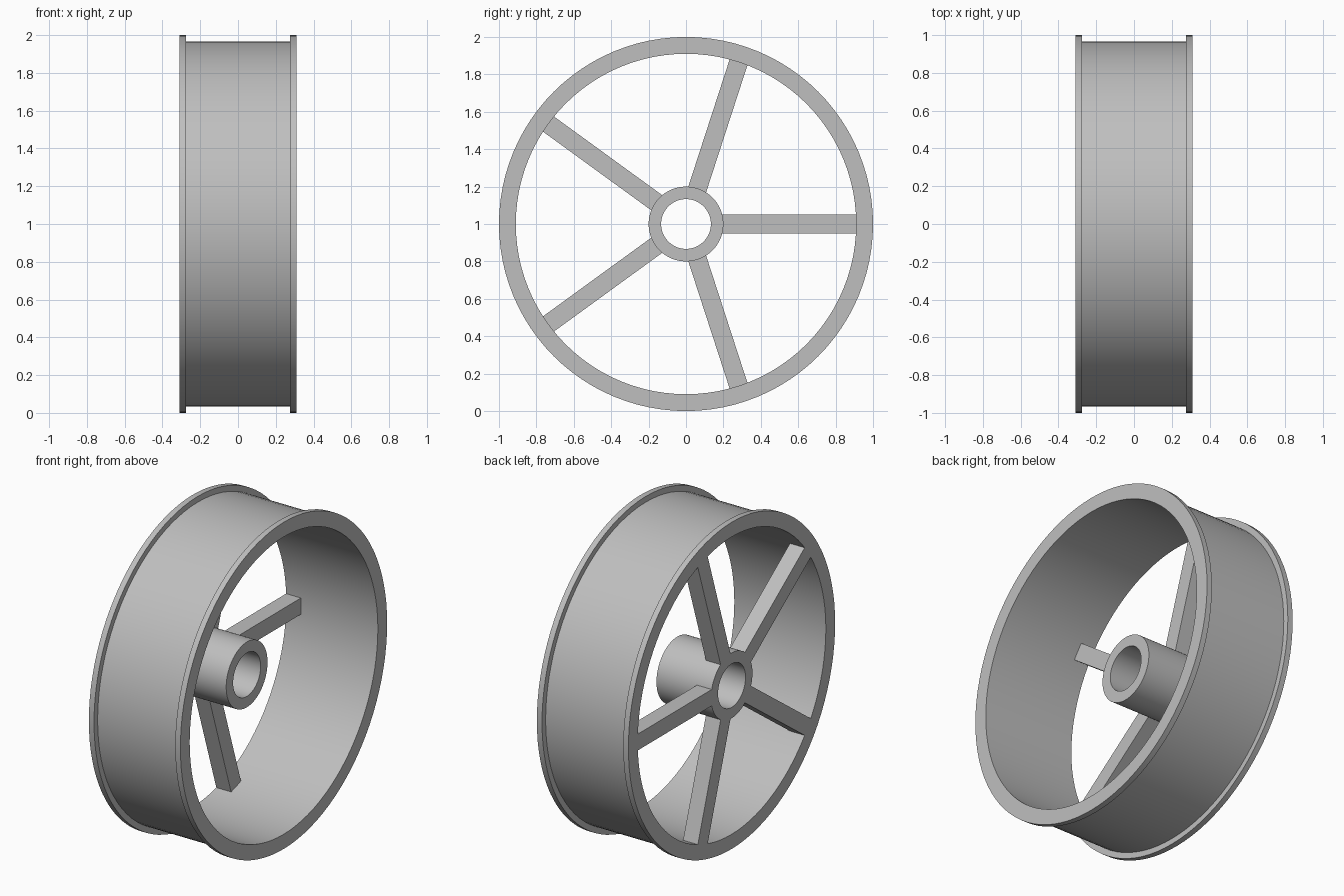
import bpy, bmesh, math
from mathutils import Matrix

if "Cube" in bpy.data.objects:
    bpy.data.objects.remove(bpy.data.objects["Cube"], do_unlink=True)

SEGMENTS = 96
HALF = 0.31        # half width of the wheel
CENTRE_Z = 1.0
RIM_IN, HUB_OUT, HUB_IN = 0.91, 0.2, 0.133

grey = bpy.data.materials.new("plain grey")
grey.use_nodes = True
colour = (0.52, 0.52, 0.52, 1)
grey.diffuse_color = colour
grey.node_tree.nodes["Principled BSDF"].inputs["Base Color"].default_value = colour


def finish(name, bm, smooth=False):
    bmesh.ops.recalc_face_normals(bm, faces=bm.faces)
    mesh = bpy.data.meshes.new(name)
    bm.to_mesh(mesh)
    bm.free()
    mesh.materials.append(grey)
    obj = bpy.data.objects.new(name, mesh)
    obj.location.z = CENTRE_Z
    bpy.context.collection.objects.link(obj)
    if smooth:
        bpy.ops.object.select_all(action='DESELECT')
        obj.select_set(True)
        bpy.context.view_layer.objects.active = obj
        bpy.ops.object.shade_smooth_by_angle(angle=math.radians(30))
    return obj


def lathe(name, profile):
    """Turn a closed (x, radius) profile around the axle."""
    bm = bmesh.new()
    rings = []
    for i in range(SEGMENTS):
        a = math.tau * i / SEGMENTS
        rings.append([bm.verts.new((x, r * math.cos(a), r * math.sin(a)))
                      for x, r in profile])
    n = len(profile)
    for i, ring in enumerate(rings):
        following = rings[(i + 1) % SEGMENTS]
        for j in range(n):
            k = (j + 1) % n
            bm.faces.new((ring[j], ring[k], following[k], following[j]))
    return finish(name, bm, smooth=True)


# Drum with a raised flange at each edge
lip = HALF - 0.035
lathe("rim", [(-HALF, RIM_IN), (-HALF, 1), (-lip, 1), (-lip, 0.965),
              (lip, 0.965), (lip, 1), (HALF, 1), (HALF, RIM_IN)])

# Hollow hub, flush with the spoked side
hub_end = 0.06
lathe("hub", [(-HALF, HUB_IN), (-HALF, HUB_OUT),
              (hub_end, HUB_OUT), (hub_end, HUB_IN)])

# Five square spokes on the same side
DEPTH = 0.1
inner, outer = HUB_OUT - 0.01, RIM_IN + 0.002
for i in range(5):
    bm = bmesh.new()
    bmesh.ops.create_cube(bm, size=1)
    place = (Matrix.Rotation(math.tau * i / 5, 4, 'X')
             @ Matrix.Translation((-HALF + DEPTH / 2, (inner + outer) / 2, 0))
             @ Matrix.Diagonal((DEPTH, outer - inner, 0.1, 1)))
    bmesh.ops.transform(bm, matrix=place, verts=bm.verts)
    finish(f"spoke_{i + 1}", bm)
